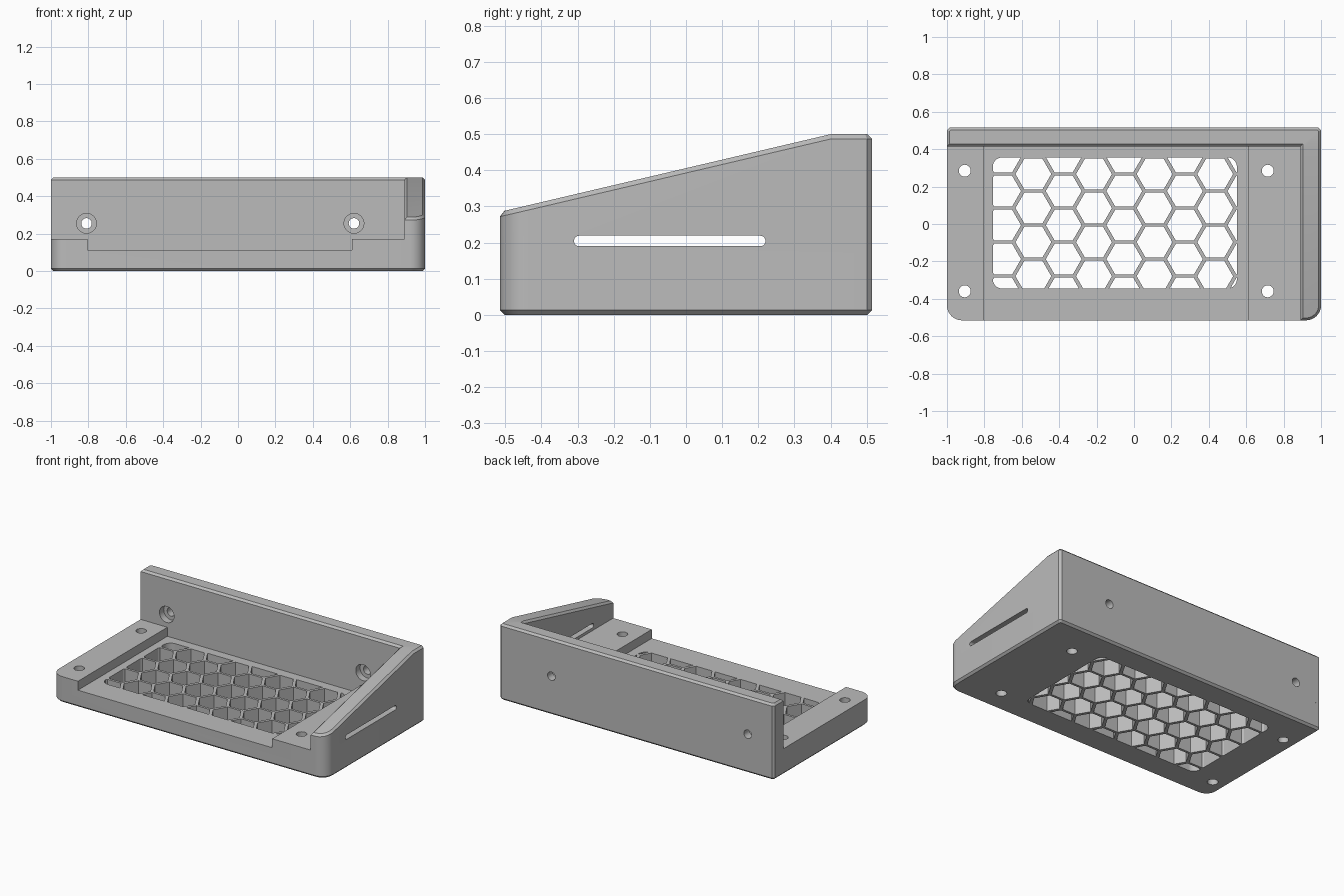
import bpy
import bmesh
import math
from mathutils import Vector

if "Cube" in bpy.data.objects:
    bpy.data.objects.remove(bpy.data.objects["Cube"])

# Main dimensions
W, D = 1.0, 0.515
SLAB, FLOOR, TOP = 0.172, 0.113, 0.5
WALL_X, WALL_Y = 0.89, 0.415
FRONT_R, BACK_R, CHAMFER = 0.08, 0.014, 0.013

grey = bpy.data.materials.new("plain_grey")
grey.use_nodes = True
grey.diffuse_color = (0.5, 0.5, 0.5, 1)
grey.node_tree.nodes["Principled BSDF"].inputs["Base Color"].default_value = (0.5, 0.5, 0.5, 1)


def arc(cx, cy, r, start, sweep=90, n=8):
    angles = [math.radians(start + sweep * i / n) for i in range(n + 1)]
    return [(cx + r * math.cos(a), cy + r * math.sin(a)) for a in angles]


def rounded(x0, x1, y0, y1, r):
    return (arc(x0 + r, y0 + r, r, 180) + arc(x1 - r, y0 + r, r, 270)
            + arc(x1 - r, y1 - r, r, 0) + arc(x0 + r, y1 - r, r, 90))


def circle(cx, cy, r, n=32):
    return arc(cx, cy, r, 0, 360, n)[:-1]


def add_prism(bm, outline, lo, hi, axis="z"):
    """Extrude a 2D outline between two positions on an axis."""
    place = {"z": lambda a, b: (a, b, lo),
             "y": lambda a, b: (a, lo, b),
             "x": lambda a, b: (lo, a, b)}[axis]
    step = Vector([hi - lo if k == axis else 0 for k in "xyz"])
    face = bm.faces.new([bm.verts.new(place(a, b)) for a, b in outline])
    new = bmesh.ops.extrude_face_region(bm, geom=[face])["geom"]
    bmesh.ops.translate(bm, vec=step, verts=[v for v in new if isinstance(v, bmesh.types.BMVert)])


def finish(name, bm):
    bmesh.ops.recalc_face_normals(bm, faces=bm.faces)
    mesh = bpy.data.meshes.new(name)
    bm.to_mesh(mesh)
    bm.free()
    mesh.materials.append(grey)
    obj = bpy.data.objects.new(name, mesh)
    bpy.context.collection.objects.link(obj)
    return obj


def cut(obj, outlines, lo, hi, axis="z"):
    """Subtract a set of separate prisms from a part."""
    bm = bmesh.new()
    for outline in outlines:
        add_prism(bm, outline, lo, hi, axis)
    cutter = finish("cutter", bm)
    cutter.hide_render = True
    mod = obj.modifiers.new("cut", "BOOLEAN")
    mod.operation, mod.solver, mod.object = "DIFFERENCE", "EXACT", cutter
    bpy.context.view_layer.objects.active = obj
    bpy.ops.object.modifier_apply(modifier=mod.name)
    bpy.data.objects.remove(cutter)


def chamfer(bm, side):
    """Chamfer the rim around upward (1) or downward (-1) faces."""
    bm.normal_update()
    rim = []
    for e in bm.edges:
        z = sorted(f.normal.z * side for f in e.link_faces)
        if len(z) == 2 and abs(z[0]) < 0.1 and z[1] > 0.5:
            rim.append(e)
    bmesh.ops.bevel(bm, geom=rim, offset=CHAMFER, segments=1, profile=0.5, affect="EDGES")


# Base slab with rounded front corners and a chamfered underside
back_right = arc(W - BACK_R, D - BACK_R, BACK_R, 0, n=1)
back_left = arc(-W + BACK_R, D - BACK_R, BACK_R, 90, n=1)
front_right = arc(W - FRONT_R, -D + FRONT_R, FRONT_R, 270)
front_left = arc(-W + FRONT_R, -D + FRONT_R, FRONT_R, 180)
bm = bmesh.new()
add_prism(bm, front_left + front_right + back_right + back_left, 0, SLAB)
bmesh.ops.recalc_face_normals(bm, faces=bm.faces)
chamfer(bm, -1)
base = finish("base_slab", bm)

# Wide channel, vent opening and mounting holes
cut(base, [[(-0.805, -1), (0.61, -1), (0.61, WALL_Y), (-0.805, WALL_Y)]], FLOOR, 1)
opening = rounded(-0.755, 0.55, -0.345, 0.356, 0.05)
cut(base, [opening], -1, 1)
cut(base, [circle(x, y, 0.032) for x in (-0.905, 0.715) for y in (-0.36, 0.285)], -1, 1)

# Honeycomb grille filling the opening
bm = bmesh.new()
add_prism(bm, opening, 0, FLOOR)
grille = finish("honeycomb_grille", bm)
COL, ROW, GAP = 0.162, 0.182, 0.016
radius = (ROW - GAP) / math.sqrt(3)
hexes = []
for i in range(9):
    for j in range(5 - i % 2):
        y = 0.358 - ROW * (j + 0.5 * (i % 2))
        hexes.append(circle(-0.70 + COL * i, y, radius, 6))
cut(grille, hexes, -1, 1)

# Back wall and sloping side wall as one L-shaped upstand
bm = bmesh.new()
outline = [(-W, WALL_Y), (WALL_X, WALL_Y), (WALL_X, -D)] + front_right + back_right + back_left
add_prism(bm, outline, SLAB, TOP)
bmesh.ops.recalc_face_normals(bm, faces=bm.faces)
bmesh.ops.bisect_plane(bm, geom=bm.verts[:] + bm.edges[:] + bm.faces[:],
                       plane_co=(0, 0.4, TOP), plane_no=(0, -0.215, 0.915), clear_outer=True)
bmesh.ops.holes_fill(bm, edges=[e for e in bm.edges if e.is_boundary])
bmesh.ops.recalc_face_normals(bm, faces=bm.faces)
chamfer(bm, 1)
walls = finish("back_and_side_wall", bm)

# Side slot and counterbored screw holes
cut(walls, [rounded(-0.31, 0.22, 0.19, 0.219, 0.0144)], 0.8, 1.2, "x")
cut(walls, [circle(x, 0.255, 0.028) for x in (-0.81, 0.62)], 0.3, 0.7, "y")
cut(walls, [circle(x, 0.255, 0.053) for x in (-0.81, 0.62)], 0.3, WALL_Y + 0.045, "y")

# Smooth rounded corners while keeping hard edges
for obj in (base, grille, walls):
    bpy.ops.object.select_all(action="DESELECT")
    obj.select_set(True)
    bpy.context.view_layer.objects.active = obj
    bpy.ops.object.shade_smooth_by_angle(angle=math.radians(25))
